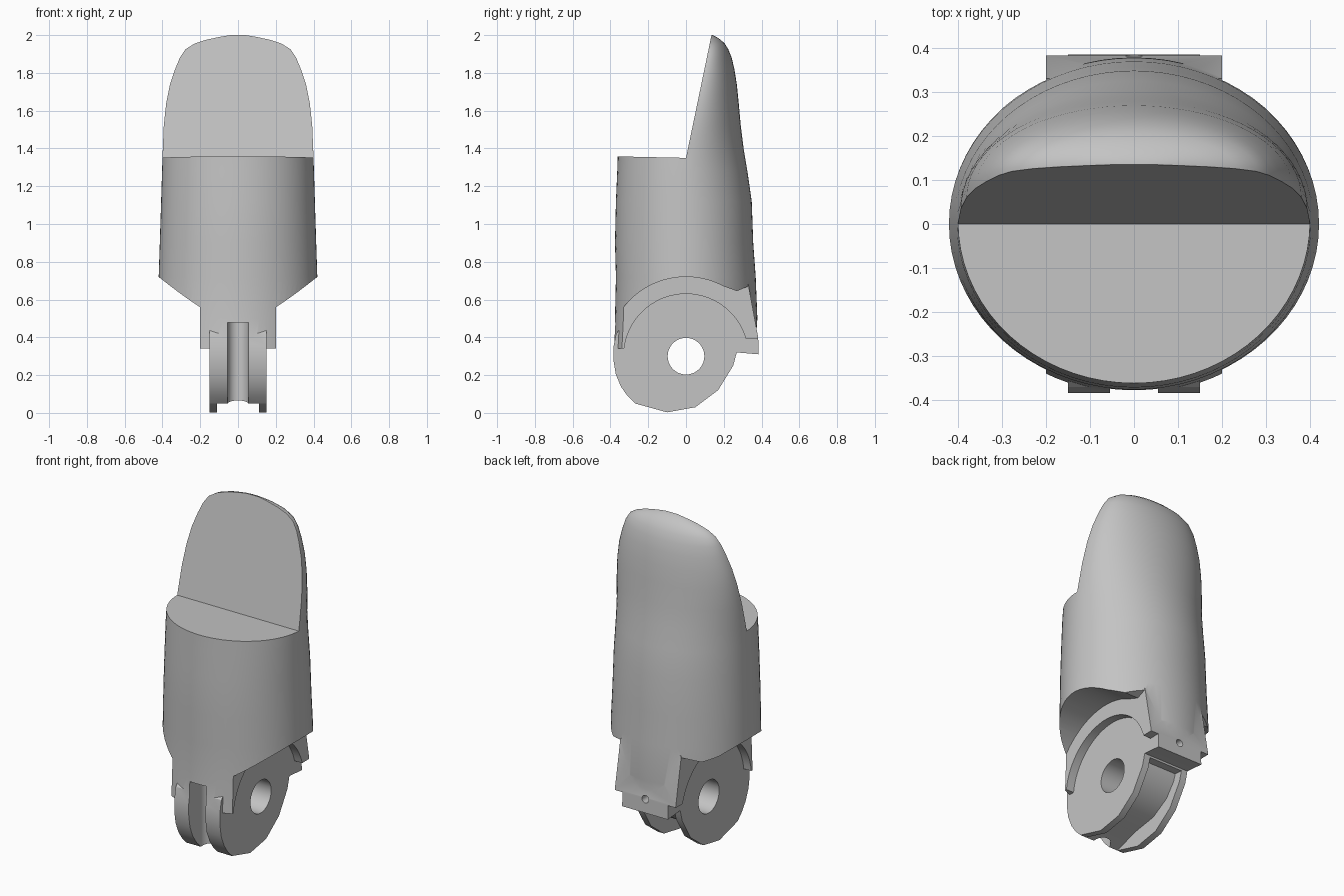
import bpy, bmesh, math
from math import sin, cos, pi, radians

if "Cube" in bpy.data.objects:
    bpy.data.objects.remove(bpy.data.objects["Cube"], do_unlink=True)

grey = bpy.data.materials.new("light_grey")
grey.use_nodes = True
grey.diffuse_color = (0.55, 0.55, 0.55, 1)
grey.node_tree.nodes["Principled BSDF"].inputs["Base Color"].default_value = (0.55, 0.55, 0.55, 1)


def loft(name, rings):
    """Closed solid through a list of equal-length point rings."""
    bm = bmesh.new()
    loops = [[bm.verts.new(p) for p in ring] for ring in rings]
    n = len(loops[0])
    for a, b in zip(loops, loops[1:]):
        for i in range(n):
            j = (i + 1) % n
            bm.faces.new((a[i], a[j], b[j], b[i]))
    bm.faces.new(loops[0][::-1])
    bm.faces.new(loops[-1])
    bmesh.ops.recalc_face_normals(bm, faces=bm.faces)
    mesh = bpy.data.meshes.new(name)
    bm.to_mesh(mesh)
    bm.free()
    mesh.materials.append(grey)
    obj = bpy.data.objects.new(name, mesh)
    bpy.context.collection.objects.link(obj)
    return obj


def prism(name, profile, x0, x1):
    """Side profile (y, z) extruded along x."""
    return loft(name, [[(x, y, z) for y, z in profile] for x in (x0, x1)])


def arc(r, a0, a1, n=32, cy=0.0, cz=0.3):
    angles = [radians(a0 + (a1 - a0) * i / n) for i in range(n + 1)]
    return [(cy + r * cos(a), cz + r * sin(a)) for a in angles]


def combine(target, tool, operation):
    mod = target.modifiers.new(operation.lower(), "BOOLEAN")
    mod.operation = operation
    mod.solver = "EXACT"
    mod.object = tool
    tool.hide_render = True
    bpy.context.view_layer.objects.active = target
    bpy.ops.object.modifier_apply(modifier=mod.name)
    bpy.data.objects.remove(tool, do_unlink=True)


# Fingertip shell: height, half width, centre y, front y, back y
sections = [
    (0.32, .425, 0, -.386, .365), (0.50, .425, 0, -.376, .378),
    (0.72, .42, 0, -.371, .369), (0.90, .414, 0, -.376, .356),
    (1.12, .407, 0, -.371, .348), (1.28, .402, 0, -.364, .325),
    (1.40, .398, .01, -.36, .305), (1.52, .393, .035, -.3, .29),
    (1.64, .38, .06, -.3, .279), (1.74, .36, .08, -.25, .269),
    (1.82, .333, .098, -.2, .256), (1.88, .308, .11, -.15, .242),
    (1.925, .278, .119, -.1, .224), (1.955, .23, .126, -.05, .205),
    (1.975, .17, .13, 0, .184), (1.99, .10, .133, .05, .162),
    (2.0, .04, .134, .1, .14),
]


def section_ring(z, w, c, front, back, n=72):
    ring = []
    for i in range(n):
        a = 2 * pi * i / n
        depth = back - c if sin(a) > 0 else c - front
        ring.append((w * cos(a), c + depth * sin(a), z))
    return ring


finger = loft("fingertip_segment", [section_ring(*s) for s in sections])

# Sloping nail face with the ledge in front of it
combine(finger, prism("nail_cut", [(0, 1.35), (.135, 2.0), (.157, 2.1), (-.6, 2.1), (-.6, 1.363)],
                      -.6, .6), "DIFFERENCE")

# Rear stop tab
combine(finger, prism("rear_tab", [(.1, .315), (.27, .32), (.385, .31), (.382, .4), (.33, .68), (.1, .68)],
                      -.2, .2), "UNION")

# Arched side clearances and the stepped shoulder beside the hinge
skirt = arc(.42, 180, 62) + [(.27, .645), (.33, .67), (.5, .72), (.5, -.1), (-.42, -.1)]
step = [(-.6, -.1), (-.6, .34)] + arc(.33, 173, 16) + [(.6, .395), (.6, -.1)]
for side in (-1, 1):
    combine(finger, prism("skirt_cut", skirt, side * .2, side * .6), "DIFFERENCE")
    combine(finger, prism("step_cut", step, side * .15, side * .5), "DIFFERENCE")

# Hinge barrel
barrel = [(-.3, .5), (-.37, .42), (-.384, .35), (-.384, .28), (-.372, .205), (-.345, .14),
          (-.31, .09), (-.27, .05), (-.1, .003), (.05, .03), (.17, .12), (.25, .25),
          (.27, .325), (.26, .5)]
combine(finger, prism("hinge_barrel", barrel, -.15, .15), "UNION")

# Groove around the lower back of the barrel
groove = [(-.275, .0495), (-.12, .1), (.03, .125), (.14, .19), (.2, .27), (.215, .312),
          (.3, .308), (.3, -.1), (-.275, -.1)]
combine(finger, prism("groove_cut", groove, -.11, .11), "DIFFERENCE")

# Round-bottomed tendon channel down the front
channel = [(.055, -.6)] + [(x, y) for x, y in arc(.055, 0, 180, 16, 0, -.28)] + [(-.055, -.6)]
combine(finger, loft("channel_cut", [[(x, y, z) for x, y in channel] for z in (-.1, .478)]), "DIFFERENCE")

# Hinge pin hole and small tendon hole
combine(finger, prism("pin_cut", arc(.097, 0, 352.5, 47), -.6, .6), "DIFFERENCE")
pinhole = arc(.022, 0, 345, 23, 0, .39)
combine(finger, loft("tendon_cut", [[(x, y, z) for x, z in pinhole] for y in (.25, .6)]), "DIFFERENCE")

# Smooth curved faces, keep machined edges crisp
bpy.ops.object.select_all(action="DESELECT")
finger.select_set(True)
bpy.context.view_layer.objects.active = finger
bpy.ops.object.shade_smooth_by_angle(angle=radians(28))
